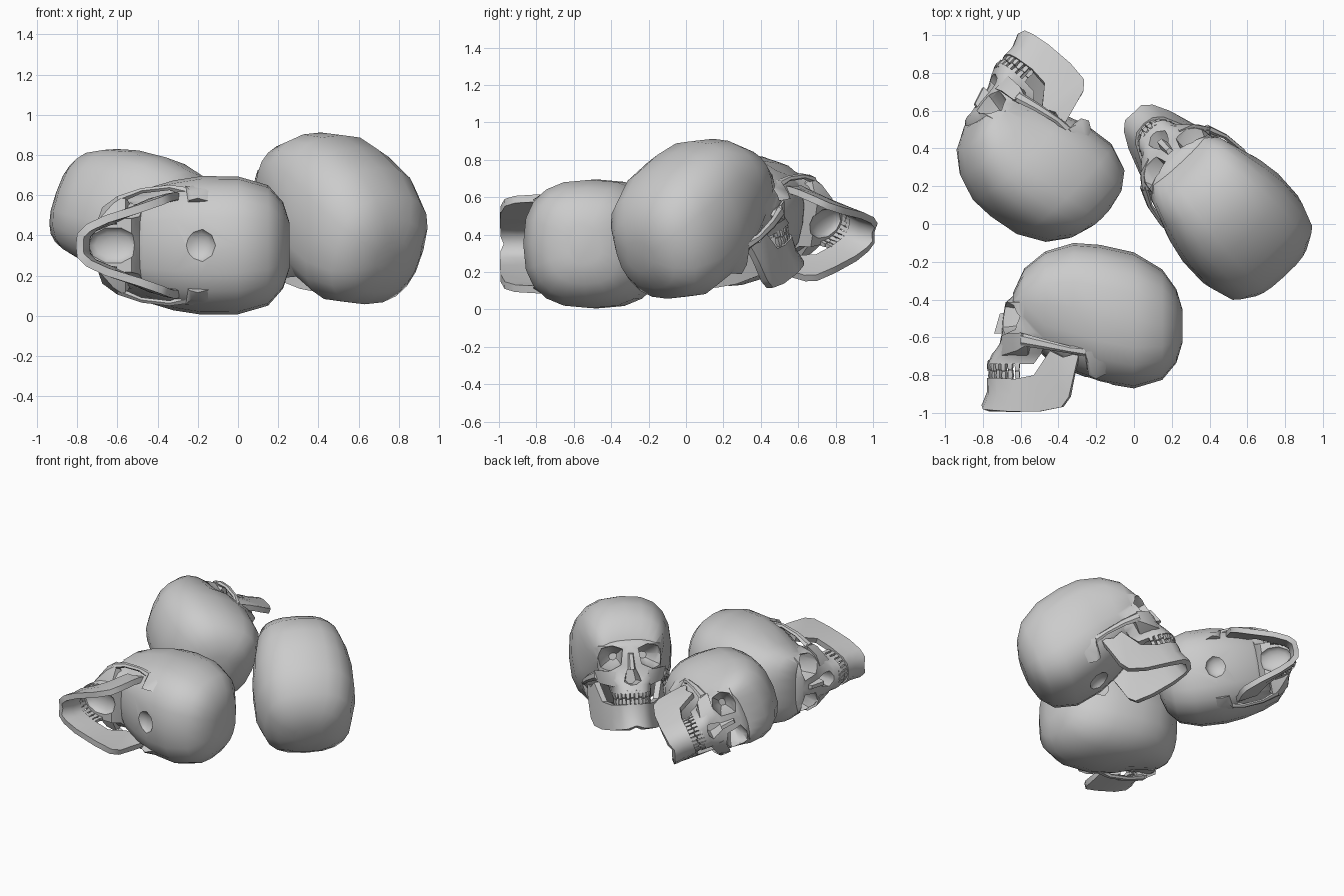
import bpy, bmesh, math
from mathutils import Vector, Matrix

if "Cube" in bpy.data.objects:
    bpy.data.objects.remove(bpy.data.objects["Cube"])

# Local skull frame: x = side, -y = forward (F), z = up (U)
def P(x, f, u):
    return Vector((x, -f, u))

def spow(v, p):
    return math.copysign(abs(v) ** p, v)

def temple(x, f, u):
    # Pinched temples behind the eye sockets
    return P(x * (1 - .13 * math.exp(-((f - .29) / .11) ** 2 - ((u + .05) / .12) ** 2)), f, u)

def loft(bm, rings):
    vs = [[bm.verts.new(p) for p in r] for r in rings]
    n = len(vs[0])
    for a, b in zip(vs, vs[1:]):
        for i in range(n):
            j = (i + 1) % n
            bm.faces.new((a[i], a[j], b[j], b[i]))
    bm.faces.new(vs[0])
    bm.faces.new(vs[-1][::-1])

def hull(bm, pts):
    vs = [bm.verts.new(p) for p in pts]
    bmesh.ops.convex_hull(bm, input=vs)

def ball(bm, centre, scale):
    m = Matrix.Translation(centre) @ Matrix.Diagonal((*scale, 1))
    bmesh.ops.create_uvsphere(bm, u_segments=10, v_segments=8, radius=1, matrix=m)

def to_mesh(bm, name, fix=True):
    if fix:
        bmesh.ops.recalc_face_normals(bm, faces=bm.faces)
    me = bpy.data.meshes.new(name)
    bm.to_mesh(me)
    bm.free()
    return me

def temp(me):
    ob = bpy.data.objects.new("helper_" + me.name, me)
    bpy.context.collection.objects.link(ob)
    ob.hide_render = True
    return ob

def bake(ob, name):
    bpy.context.view_layer.update()
    dg = bpy.context.evaluated_depsgraph_get()
    me = bpy.data.meshes.new_from_object(ob.evaluated_get(dg))
    me.name = name
    return me

# Braincase: superellipse sections from back to forehead (F, bottom, top, half width)
bm = bmesh.new()
rings = []
for f, ub, ut, hw in [(-.458, -.12, .05, .11), (-.425, -.23, .16, .215), (-.35, -.32, .265, .30),
                      (-.2, -.365, .355, .343), (-.02, -.335, .395, .345), (.12, -.28, .405, .325),
                      (.27, -.2, .36, .29), (.38, -.1, .27, .25), (.44, .0, .14, .19)]:
    c, h = (ub + ut) / 2, (ut - ub) / 2
    rings.append([temple(hw * spow(math.cos(a), .78), f, c + h * spow(math.sin(a), .78))
                  for a in [2 * math.pi * i / 20 for i in range(20)]])
loft(bm, rings)
cranium = temp(to_mesh(bm, "braincase"))

# Face block: horizontal sections (U, back, front, half width)
bm = bmesh.new()
rings = []
for u, fb, ff, hw in [(.15, .28, .41, .17), (.09, .30, .48, .243), (.0, .30, .495, .24),
                      (-.07, .29, .50, .24), (-.13, .27, .515, .215), (-.18, .29, .55, .15),
                      (-.235, .33, .575, .135)]:
    rings.append([temple(hw * spow(math.cos(a), .7), fb + (ff - fb) * abs(math.sin(a)) ** .7, u)
                  for a in [math.pi * i / 12 for i in range(13)]])
loft(bm, rings)
face = temp(to_mesh(bm, "face"))

# Cutters: eye sockets, nose opening, palate, opening under the skull
bm = bmesh.new()
socket = [(-.085, .055), (-.02, .08), (.06, .07), (.1, .01), (.075, -.065), (.0, -.08), (-.07, -.045)]
for s in (-1, 1):
    loft(bm, [[P(s * (cx + k * x), f, .008 + k * u) for x, u in socket]
              for f, cx, k in ((.30, .10, .3), (.36, .12, .75), (.47, .143, 1.06), (.62, .165, 1.18))])
ball(bm, P(0, .0, -.35), (.09, .09, .06))
ball(bm, P(0, .42, -.245), (.095, .13, .055))
nose = [(-.02, -.055), (.02, -.055), (.045, -.11), (.058, -.155), (.02, -.178),
        (-.02, -.178), (-.058, -.155), (-.045, -.11)]
loft(bm, [[P(x * k, f, u) for x, u in nose] for f, k in ((.40, .6), (.5, 1), (.7, 1))])
cut = temp(to_mesh(bm, "openings"))

for target, op in ((face, 'UNION'), (cut, 'DIFFERENCE')):
    m = cranium.modifiers.new(op, 'BOOLEAN')
    m.object, m.operation, m.solver = target, op, 'EXACT'
baked = bake(cranium, "cranium")

# Nasal bone, cheekbones, cheek arches and ear-side bumps added to the cranium
bm = bmesh.new()
hull(bm, [P(s * x, f, u) for s in (-1, 1) for x, f, u in
          [(.03, .44, .05), (.045, .44, -.07), (.012, .51, .03), (.014, .54, -.075)]])
for s in (-1, 1):
    hull(bm, [P(s * x, f, u) for x, f, u in
              [(.11, .50, -.085), (.19, .475, -.075), (.245, .40, -.07), (.25, .36, -.13),
               (.21, .42, -.165), (.12, .50, -.19), (.12, .36, -.20), (.19, .33, -.1)]])
    rings = []
    for x, f, u, h, t in [(.225, .40, -.105, .035, .02), (.272, .28, -.13, .027, .013),
                          (.288, .14, -.16, .02, .013), (.26, .02, -.175, .03, .025)]:
        rings.append([P(s * (x + dx * t), f, u + du * h)
                      for dx, du in ((1, .5), (1, -.5), (0, -1), (-1, -.5), (-1, .5), (0, 1))])
    loft(bm, rings)
    hull(bm, [P(s * x, f, u) for x, f, u in
              [(.295, .06, -.17), (.305, -.1, -.17), (.2, .06, -.2), (.2, -.13, -.25),
               (.265, .03, -.27), (.235, .0, -.315), (.225, .04, -.295)]])
bmesh.ops.recalc_face_normals(bm, faces=bm.faces)
bm.from_mesh(baked)
cranium_me = to_mesh(bm, "cranium", False)

# Jaw: strip of columns (x, top F, top U, bottom F, bottom U), thickened
half = [(.0, .578, -.31, .607, -.455), (.06, .568, -.31, .60, -.475), (.105, .53, -.31, .555, -.48),
        (.15, .43, -.315, .46, -.487), (.20, .33, -.295, .30, -.487), (.24, .245, -.165, .185, -.465),
        (.257, .175, -.20, .145, -.41), (.265, .09, -.175, .115, -.28)]
cols = [(-c[0], *c[1:]) for c in half[:0:-1]] + half
bm = bmesh.new()
grid = []
for x, tf, tu, bf, bu in cols:
    mid = P(x, (tf + bf) / 2 - (.015 if abs(x) < .12 else 0), (tu + bu) / 2)
    grid.append([bm.verts.new(p) for p in (P(x * .97, tf, tu), mid, P(x, bf, bu))])
for a, b in zip(grid, grid[1:]):
    for i in range(2):
        bm.faces.new((a[i], a[i + 1], b[i + 1], b[i]))
bm.normal_update()
if sum(f.normal.dot(f.calc_center_median() - P(0, .2, -.35)) for f in bm.faces) < 0:
    bmesh.ops.reverse_faces(bm, faces=bm.faces)
jaw = temp(to_mesh(bm, "jaw_strip", False))
m = jaw.modifiers.new("thick", 'SOLIDIFY')
m.thickness, m.offset = .04, -1
jaw_me = bake(jaw, "jaw")

# Teeth: tapered pegs along two arches
bm = bmesh.new()
for root, tip, r in ((-.215, -.268, 1.0), (-.325, -.272, .96)):
    for i in range(14):
        a = math.radians(-84 + 168 * i / 13)
        x, f = .122 * r * math.sin(a), .40 + .165 * r * math.cos(a)
        side = Vector((math.cos(a), math.sin(a), 0)) * .013
        out = Vector((math.sin(a), -math.cos(a), 0)) * .013
        tilt = .004 * (-1) ** i
        loft(bm, [[P(x, f, u) + side * k * sx + out * k * sy
                   for sx, sy in ((1, 1), (-1, 1), (-1, -1), (1, -1))]
                  for u, k in ((root, .6), ((root + tip) / 2, 1), (tip + tilt, .8))])
teeth_me = to_mesh(bm, "teeth")

for ob in (cranium, face, cut, jaw):
    bpy.data.objects.remove(ob)
parts = (cranium_me, jaw_me, teeth_me)
for me in parts:
    me.shade_smooth()
    me.set_sharp_from_angle(angle=math.radians(42))

# Three skulls: forward, up, centre of extent in x and y, highest z, size
for n, (fwd, up, cx, cy, top, size) in enumerate([
        ((-1, 0, 0), (0, 1, 0), -.275, -.5475, .695, 1),
        ((-.68, .71, .13), (-.64, -.69, .33), -.495, .465, .83, .93),
        ((-.63, .685, .365), (.25, -.265, .93), .445, .115, .912, .995)], 1):
    y = -Vector(fwd).normalized()
    x = y.cross(Vector(up)).normalized()
    z = x.cross(y)
    rot = Matrix((x, y, z)).transposed() * size
    pts = [rot @ v.co for me in parts for v in me.vertices]
    lo = [min(p[i] for p in pts) for i in range(3)]
    hi = [max(p[i] for p in pts) for i in range(3)]
    loc = Vector((cx - (lo[0] + hi[0]) / 2, cy - (lo[1] + hi[1]) / 2, top - hi[2]))
    for me in parts:
        ob = bpy.data.objects.new(f"{me.name}_{n}", me)
        bpy.context.collection.objects.link(ob)
        ob.matrix_world = Matrix.Translation(loc) @ rot.to_4x4()
